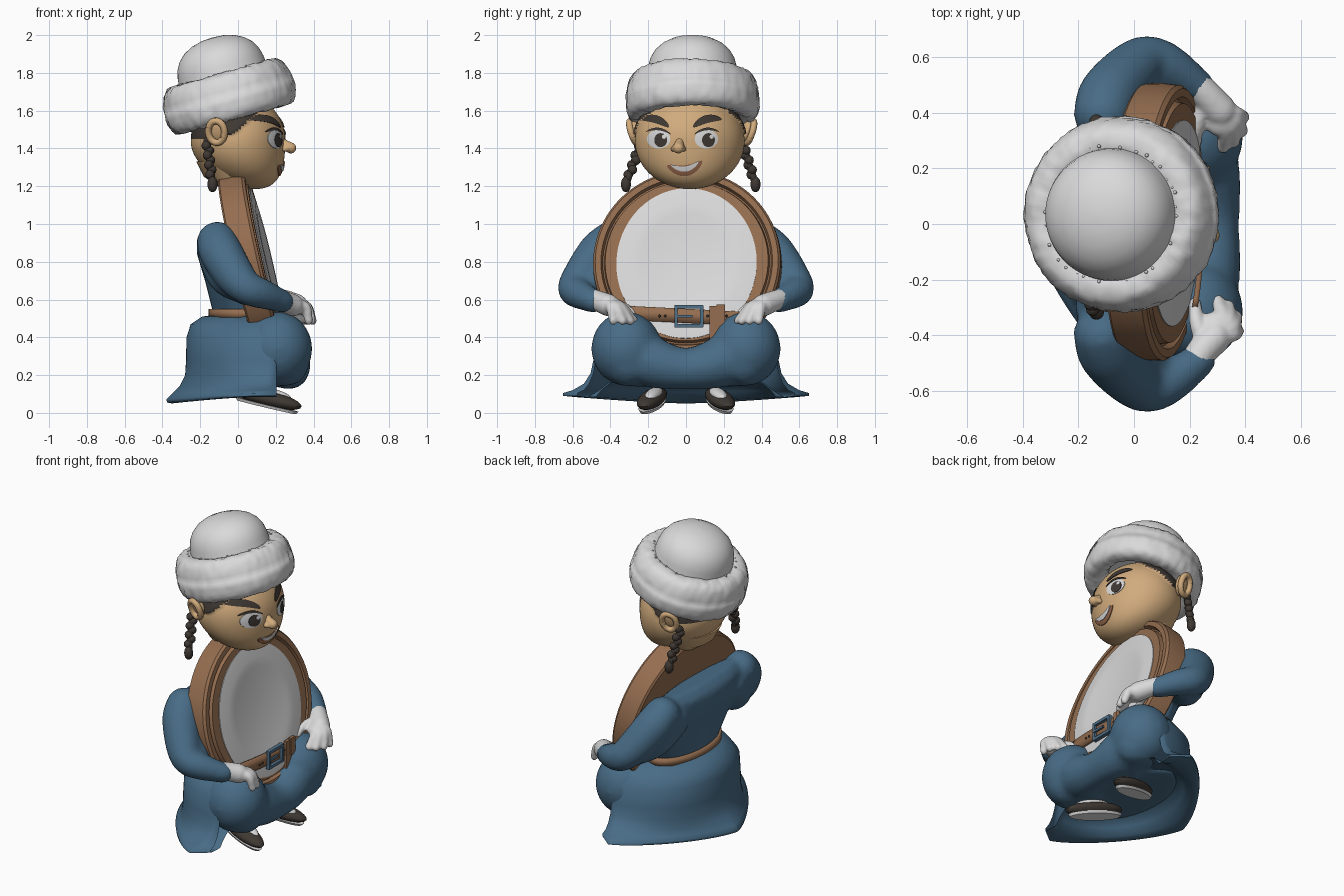
import bpy, bmesh, math, random
from mathutils import Vector, Matrix, noise

if "Cube" in bpy.data.objects:
    bpy.data.objects.remove(bpy.data.objects["Cube"])

random.seed(4)
TAU = math.tau


def material(name, rgb):
    m = bpy.data.materials.new(name)
    m.diffuse_color = (*rgb, 1)
    m.use_nodes = True
    m.node_tree.nodes["Principled BSDF"].inputs["Base Color"].default_value = m.diffuse_color
    return m


WHITE = material("soft white", (0.70, 0.70, 0.70))
SKIN = material("tan skin", (0.64, 0.41, 0.205))
BLUE = material("robe blue", (0.065, 0.15, 0.24))
BROWN = material("leather brown", (0.30, 0.155, 0.08))
DARK = material("dark hair", (0.05, 0.04, 0.033))
STEEL = material("blue steel", (0.08, 0.16, 0.25))
MOUTH = material("lip brown", (0.30, 0.13, 0.07))


# ---- helpers: every shape is one or more stacks of rings ----
def build(name, stacks, mats, closed=True, voxel=0, solid=0, rule=None, mtx=None, angle=40):
    bm = bmesh.new()
    for rings in stacks:
        rows = [[bm.verts.new(p) for p in r] for r in rings]
        n = len(rows[0])
        for a, b in zip(rows, rows[1:]):
            for i in range(n if closed else n - 1):
                j = (i + 1) % n
                bm.faces.new((a[i], a[j], b[j], b[i]))
        if closed:
            for r in (rows[0], rows[-1]):
                bm.faces.new(r)
    bmesh.ops.remove_doubles(bm, verts=bm.verts, dist=1e-5)
    bmesh.ops.recalc_face_normals(bm, faces=bm.faces)
    if mtx:
        bm.transform(mtx)
    if rule:
        for f in bm.faces:
            f.material_index = rule(f.calc_center_median())
    me = bpy.data.meshes.new(name)
    bm.to_mesh(me)
    bm.free()
    ob = bpy.data.objects.new(name, me)
    bpy.context.collection.objects.link(ob)
    for m in mats if isinstance(mats, list) else [mats]:
        me.materials.append(m)
    bpy.context.view_layer.objects.active = ob
    ob.select_set(True)
    bpy.ops.object.shade_smooth_by_angle(angle=math.radians(angle))
    ob.select_set(False)
    if voxel:
        r = ob.modifiers.new("fuse", "REMESH")
        r.mode, r.voxel_size, r.use_smooth_shade = "VOXEL", voxel, True
        s = ob.modifiers.new("soften", "SMOOTH")
        s.factor, s.iterations = 0.5, 6
    if solid:
        s = ob.modifiers.new("thickness", "SOLIDIFY")
        s.thickness, s.offset = solid, 0
    return ob


def loft(rows, n=40):
    return [[(x + rx * math.cos(TAU * i / n), y + ry * math.sin(TAU * i / n), z) for i in range(n)]
            for x, y, z, rx, ry in rows]


def lathe(profile, n=64):
    return loft([(0, 0, h, r, r) for r, h in profile], n)


def ball(c, r, n=24):
    c = Vector(c)
    return loft([(c.x, c.y, c.z - r[2] * math.cos(math.pi * k / 12), r[0] * math.sin(math.pi * k / 12),
                  r[1] * math.sin(math.pi * k / 12)) for k in range(13)], n)


def tube(pts, n=16, steps=5):
    """Round sweep through (x, y, z, radius) points with rounded ends."""
    P = [Vector(p) for p in pts]
    P = [P[0] * 2 - P[1]] + P + [P[-1] * 2 - P[-2]]
    path = []
    for a, b, c, d in zip(P, P[1:], P[2:], P[3:]):
        for k in range(steps):
            t = k / steps
            path.append(0.5 * (2 * b + (c - a) * t + (2 * a - 5 * b + 4 * c - d) * t * t
                               + (3 * b - a - 3 * c + d) * t ** 3))
    path.append(P[-2])
    C = [p.to_3d() for p in path]
    R = [p[3] for p in path]
    T = [(C[min(i + 1, len(C) - 1)] - C[max(i - 1, 0)]).normalized() for i in range(len(C))]
    start = [(C[0] - T[0] * R[0] * q, R[0] * w, T[0]) for q, w in ((1, 0.001), (0.8, 0.6), (0.45, 0.9))]
    end = [(C[-1] + T[-1] * R[-1] * q, R[-1] * w, T[-1]) for q, w in ((0.45, 0.9), (0.8, 0.6), (1, 0.001))]
    rings = []
    for c, r, t in start + list(zip(C, R, T)) + end:
        u = t.cross(Vector((0.31, 0.12, 0.94))).normalized()
        v = t.cross(u)
        rings.append([c + r * (u * math.cos(TAU * i / n) + v * math.sin(TAU * i / n)) for i in range(n)])
    return rings


def box(c, s):
    x, y, z = (v / 2 for v in s)
    return [[(c[0] + a * x, c[1] + b * y, c[2] + k * z) for a, b in ((-1, -1), (1, -1), (1, 1), (-1, 1))]
            for k in (-1, 1)]


def sides(f):
    return [part for s in (-1, 1) for part in f(s)]


# ---- robe: torso and sleeves, lap, skirt ----
torso = loft([(.02, 0, 0.42, .15, .27), (.01, 0, 0.52, .14, .27), (-.04, 0, 0.7, .135, .35), (-.085, 0, 0.85, .135, .42),
              (-.10, 0, 0.94, .115, .43), (-.105, 0, 0.99, .06, .38)])
build("torso_and_sleeves", [torso] + sides(lambda s: [tube([
    (-.11, s * .40, .905, .11), (-.085, s * .465, .84, .115), (-.01, s * .55, .72, .105), (.05, s * .59, .66, .09),
    (.13, s * .565, .63, .08), (.235, s * .49, .59, .062)]),
    tube([(-.09, s * .3, .84, .125), (-.04, s * .42, .73, .12), (.05, s * .52, .65, .085)])]), BLUE, voxel=0.018)

lap = [loft([(-.01, 0, .15, .18, .36), (-.01, 0, .36, .19, .40), (-.02, 0, .47, .16, .36), (.0, 0, .52, .13, .28)]),
       tube([(.2, -.34, .35, .15), (.25, -.17, .265, .135), (.27, 0, .235, .11), (.25, .17, .265, .135), (.2, .34, .35, .15)])]
build("lap", lap + sides(lambda s: [
    ball((.21, s * .315, .34), (.185, .188, .197)),
    tube([(0, s * .27, .37, .14), (.2, s * .31, .37, .145)]),
    tube([(.24, s * .3, .27, .14), (.16, s * .17, .20, .07)])]), BLUE, voxel=0.02)


def skirt_row(z, xc, rx, ry, e, lift):
    row = []
    for i in range(61):
        a = math.pi * (i / 60 - 0.5)
        c, s = math.cos(a), math.sin(a)
        row.append((xc - rx * abs(c) ** e, math.copysign(ry * abs(s) ** e, s), z + lift * s * s))
    # hem corners turn forward and inward
    turn = [(.205, s * (ry - .8 * (.205 - xc)), z + lift) for s in (-1, 1)]
    return [turn[0]] + row + [turn[1]]


build("skirt", [[skirt_row(*r) for r in (
    (.52, .19, .31, .27, 1, 0), (.51, .19, .38, .34, 1, 0), (.47, .19, .44, .42, 1, 0), (.40, .19, .463, .475, .95, 0),
    (.28, .19, .465, .49, .95, 0), (.20, .185, .465, .505, 1, .01), (.14, .17, .48, .54, 1.15, .015),
    (.095, .13, .485, .60, 1.4, .025), (.07, .11, .49, .65, 1.5, .035), (.055, .11, .485, .65, 1.5, .035),
    (.05, .11, .46, .60, 1.4, .035), (.065, .15, .43, .52, 1.2, .02), (.11, .19, .42, .46, 1, .01),
    (.16, .19, .37, .41, 1, 0), (.175, .19, .02, .02, 1, 0))]], BLUE, closed=False, angle=75)

# ---- round drum worn on the chest ----
drum_m = (Matrix.Translation((.075, .008, .785)) @ Matrix.Rotation(math.radians(-3.5), 4, "Z")
          @ Matrix.Rotation(math.radians(77), 4, "Y"))
build("drum_frame", [lathe([(.001, -.07), (.485, -.07), (.497, -.06), (.50, 0), (.497, .06), (.485, .075), (.455, .075),
                            (.446, .05), (.438, .05), (.432, .08), (.37, .08), (.36, .06), (.001, .06)], 96)],
      BROWN, mtx=drum_m, angle=35)
skin_m = drum_m @ Matrix.Translation((.012, 0, 0)) @ Matrix.Diagonal((1.09, .995, 1, 1))
build("drum_skin", [lathe([(.374, .05), (.374, .084), (.30, .092), (.25, .092), (.22, .086), (.001, .083)], 96)],
      WHITE, mtx=skin_m)

# ---- belt, buckle and hanging strap end ----
arc = [math.radians(-105 + 5 * i) for i in range(43)]
build("back_belt", [[[(.02 - .165 * math.cos(a), .30 * math.sin(a), z) for a in arc] for z in (.50, .55)]],
      BROWN, closed=False, solid=.02)
build("front_belt", [[[(.245 - .25 * (y - .02) ** 2, y, z - .05 * (y - .02)) for y in [-.30 + .03 * i for i in range(21)]]
                      for z in (.475, .55)]], BROWN, closed=False, solid=.02)
build("strap_end", [box((.255, .155, .46), (.02, .06, .21)), box((.262, .185, .52), (.02, .045, .11))], BROWN)
build("buckle", [box((.258, .015 + s * .068, .512), (.025, .018, .115)) for s in (-1, 1)]
      + [box((.258, .015, .512 + s * .05), (.025, .15, .018)) for s in (-1, 1)]
      + [box((.268, -.01, .512), (.012, .09, .014))], STEEL)
build("belt_holes", [ball((.256, y, .513), (.006, .007, .007), 10) for y in (-.14, -.11, .115, .215)], DARK)


# ---- gloves ----
def hand(s):
    dx = .01 if s > 0 else -.01
    base = (.30 + dx, s * .41, .57)
    parts = [tube([(.215, s * .51, .605, .054), (.25 + dx, s * .465, .592, .056), (*base, .06)]),
             ball((.305 + dx, s * .385, .56), (.068, .072, .043))]
    for fx, fy in ((.385, .385), (.38, .335), (.35, .295), (.31, .275)):
        k = Vector(((base[0] + fx) / 2 + .018, s * (.41 + fy) / 2, .562))
        parts.append(tube([(*base, .027), (*k, .028), (fx + dx, s * fy, .487, .023)], 12))
    parts.append(tube([(.25, s * .43, .585, .03), (.225, s * .35, .57, .028), (.22, s * .285, .53, .023)], 12))
    return parts


for s, n in ((-1, "right"), (1, "left")):
    build(n + "_glove", hand(s), WHITE, voxel=.009)

# ---- shoes ----
for s, n in ((-1, "right"), (1, "left")):
    m = Matrix.Translation((.158, s * .18, .065)) @ Matrix.Rotation(s * .27, 4, "Z") @ Matrix.Rotation(math.radians(13), 4, "Y")
    build(n + "_shoe", [ball((0, 0, .010), (.188, .066, .043))], DARK, mtx=m)
    build(n + "_sole", [loft([(0, 0, -.036, .165, .05), (0, 0, -.02, .178, .058)])], WHITE, mtx=m)
    build(n + "_sock", [ball((.01, -s * .014, .037), (.11, .04, .03))], WHITE, mtx=m)

# ---- head, with raised hair chosen by height ----
HC, HR = Vector((0, .02, 1.44)), Vector((.25, .29, .255))


def shear(z):
    return .09 * max(0, (HC.z - z) / HR.z) ** 2


def hair(c):
    line = 1.45 if c.x < -.13 else 1.47 + .9 * max(0, c.x + .03)
    return int(c.z > line and (c.x < .10 or c.z > 1.64))


rings = [[HC + Vector((HR.x * math.cos(a) * math.sin(p), HR.y * math.sin(a) * math.sin(p), -HR.z * math.cos(p)))
          for a in [TAU * i / 96 for i in range(96)]] for p in [math.pi * k / 80 for k in range(81)]]
for r in rings:
    for v in r:
        if hair(v) and v.x > -.13:
            v.y = HC.y + (v.y - HC.y) * 1.05
        v.x += shear(v.z)
build("head", [rings], [SKIN, DARK], rule=hair, angle=60)
build("neck", [loft([(-.03, .01, 1.19, .06, .12), (-.05, .02, 1.25, .13, .17), (-.06, .02, 1.33, .16, .21)])], SKIN)
build("nose", [tube([(.22, -.03, 1.45, .018), (.25, -.037, 1.42, .026), (.28, -.04, 1.402, .031)])]
      + [ball((.252, -.04 + s * .026, 1.397), (.022, .017, .016)) for s in (-1, 1)], SKIN, voxel=.008)
for s, n in ((-1, "right"), (1, "left")):
    m = Matrix.Translation((-.11, .03 + s * .295, 1.492)) @ Matrix.Rotation(-s * .3, 4, "X") @ Matrix.Rotation(s * .3, 4, "Z")
    rim = [(.045 * math.cos(a), s * .014, .06 * math.sin(a), .018) for a in [TAU * i / 16 for i in range(17)]]
    build(n + "_ear", [tube(rim, 10, 2), ball((0, -s * .012, 0), (.053, .024, .068))], SKIN, mtx=m)
    # braid: alternating knots with a tuft at the end
    top, end = Vector((-.165, .03 + s * .265, 1.44)), Vector((-.135, .025 + s * .343, 1.21))
    knots = [ball(top.lerp(end, k / 9) + Vector((.007, .008, 0)) * (-1) ** k, (.024, .024, .025), 14) for k in range(8)]
    build(n + "_braid", knots + [ball(end, (.027, .027, .042), 14), tube([(*top, .019), (*end, .019)], 10)], DARK)


# ---- facial features laid on the head surface ----
def patch(cy, cz, ry, rz, rot=0, bend=0, off=.004):
    rows = []
    for k in range(9):
        row = []
        for i in range(32):
            u, v = k / 8 * math.cos(TAU * i / 32), k / 8 * math.sin(TAU * i / 32)
            a, b = ry * u, rz * v + bend * u * u
            y, z = cy + a * math.cos(rot) - b * math.sin(rot), cz + a * math.sin(rot) + b * math.cos(rot)
            q = 1 - ((y - HC.y) / HR.y) ** 2 - ((z - HC.z) / HR.z) ** 2
            row.append(Vector((HR.x * math.sqrt(max(q, 0)) + shear(z) + off, y, z)))
        rows.append(row)
    back = [[p - Vector((.006, 0, 0)) for p in rows[-1]]]
    return rows + back


eyes = ((-1, -.145), (1, .108))
build("eye_whites", [patch(y, 1.45, .062, .05, 0, 0, .004) for s, y in eyes], WHITE)
build("irises", [patch(y + .011, 1.444, .034, .037, 0, 0, .007) for s, y in eyes], DARK)
build("eye_glints", [patch(y + .028, 1.462, .011, .011, 0, 0, .010) for s, y in eyes], WHITE)
build("eyelashes", [patch(y, 1.503, .066, .007, s * .1, -.022, .008) for s, y in eyes], DARK)
build("eyebrows", [patch(y, 1.555, .078, .021, s * .27, -.02, .008) for s, y in ((-1, -.16), (1, .108))], DARK)
build("mouth", [patch(-.002, 1.282, .094, .029, .13, .037, .005)], MOUTH)
build("teeth", [patch(-.002, 1.291, .076, .014, .13, .032, .009)], WHITE)

# ---- fur hat ----
hat_m = Matrix.Translation((-.05, .034, 1.677)) @ Matrix.Rotation(math.radians(-15.5), 4, "Y")
brim = []
for k in range(29):
    a = TAU * k / 28
    c, s = math.cos(a), math.sin(a)
    r = .277 + .075 * math.copysign(abs(c) ** .75, c) - .012 * s
    h = .127 * math.copysign(abs(s) ** .85, s)
    row = []
    for i in range(128):
        t = TAU * i / 128
        p = Vector((r * math.cos(t), r * math.sin(t), h))
        d = .005 * noise.noise(p * 10) + .007 * noise.noise(p * 36)
        row.append(p + Vector((math.cos(t) * c, math.sin(t) * c, s)) * d)
    brim.append(row)
brim[-1] = [p.copy() for p in brim[0]]
build("hat_brim", [brim], WHITE, mtx=hat_m, angle=70)
build("hat_crown", [lathe([(.28, -.04), (.25, .06), (.24, .11), (.235, .16), (.223, .205), (.20, .245), (.165, .278),
                           (.118, .303), (.06, .318), (.001, .322)])], WHITE, mtx=hat_m, angle=60)
tufts = []
for i in range(44):
    t = TAU * (i + random.uniform(-.3, .3)) / 44
    r = .247 + random.uniform(-.004, .008)
    tufts.append(ball((r * math.cos(t), r * math.sin(t), .117 + random.uniform(-.006, .008)), (.007, .007, .01), 8))
build("hat_fur_tufts", tufts, WHITE, mtx=hat_m)
